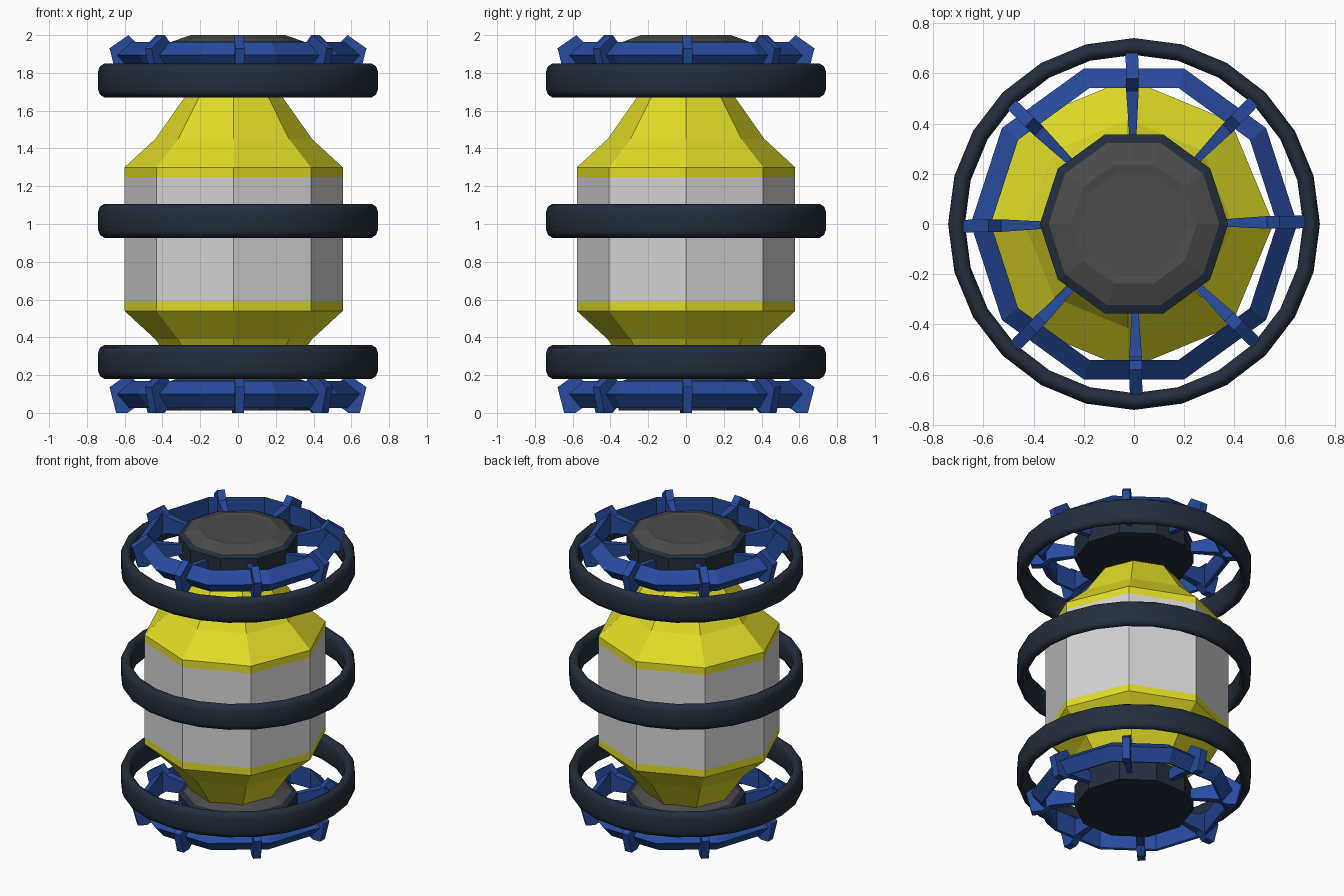
import bpy, bmesh, math
from mathutils import Matrix, Vector

if "Cube" in bpy.data.objects:
    bpy.data.objects.remove(bpy.data.objects["Cube"])


def material(name, rgb):
    m = bpy.data.materials.new(name)
    m.diffuse_color = (*rgb, 1)
    m.use_nodes = True
    m.node_tree.nodes["Principled BSDF"].inputs["Base Color"].default_value = m.diffuse_color
    return m


YELLOW = material("yellow", (0.74, 0.72, 0.02))
WHITE = material("light_grey", (0.66, 0.66, 0.66))
NAVY = material("dark_navy", (0.017, 0.027, 0.045))
BLUE = material("blue", (0.020, 0.070, 0.34))
GREY = material("dark_grey", (0.07, 0.07, 0.07))


def finish(name, bm, mats, rule=None):
    bmesh.ops.remove_doubles(bm, verts=bm.verts, dist=1e-5)
    bmesh.ops.recalc_face_normals(bm, faces=bm.faces)
    if rule:
        for f in bm.faces:
            f.material_index = rule(f.calc_center_median(), f.normal)
    me = bpy.data.meshes.new(name)
    bm.to_mesh(me)
    bm.free()
    for m in mats:
        me.materials.append(m)
    ob = bpy.data.objects.new(name, me)
    bpy.context.collection.objects.link(ob)
    return ob


def lathe(name, profile, sides, mats, closed=False, rule=None):
    """Spin an (r, z) profile around z; points at r = 0 merge into caps."""
    bm = bmesh.new()
    rings = []
    for i in range(sides):
        a = 2 * math.pi * i / sides
        rings.append([bm.verts.new((r * math.cos(a), r * math.sin(a), z)) for r, z in profile])
    n = len(profile)
    for i in range(sides):
        p, q = rings[i], rings[(i + 1) % sides]
        for j in range(n if closed else n - 1):
            k = (j + 1) % n
            bm.faces.new((p[j], q[j], q[k], p[k]))
    return finish(name, bm, mats, rule)


# Octagonal canister body, mirrored about its middle height
MID = 0.92
half = [(0.578, 0.33), (0.578, 0.38), (0.415, 0.53), (0.26, 0.75), (0, 0.75)]
profile = [(r, MID - h) for r, h in reversed(half)] + [(r, MID + h) for r, h in half]
body = lathe("canister_body", profile, 8, [YELLOW, WHITE],
             rule=lambda c, n: int(abs(c.z - MID) < 0.3))
body.location.x = -0.023

# Three smooth guard hoops with a rounded section
section = [(0.74, 0.05), (0.731, 0.075), (0.707, 0.09), (0.682, 0.075), (0.673, 0.05)]
section += [(r, -z) for r, z in reversed(section)]
for label, z in (("lower", 0.27), ("middle", 1.017), ("upper", 1.76)):
    hoop = lathe(label + "_hoop", section, 24, [NAVY], closed=True)
    hoop.location.z = z
    for p in hoop.data.polygons:
        p.use_smooth = True

# End wheels: hub, ten-sided rim and eight clamping spokes
HUB = [(0, 0.012), (0.375, 0.012), (0.375, 0.16), (0.34, 0.175),
       (0.25, 0.206), (0.215, 0.201), (0, 0.201)]
RIM = [(0.57, 0.169), (0.65, 0.10), (0.585, 0.025), (0.57, 0.03)]
SPOKE = [(0.35, 0.06), (0.35, 0.125), (0.53, 0.155), (0.58, 0.206),
         (0.68, 0.136), (0.645, 0.0), (0.585, 0.0), (0.53, 0.04)]


def spokes(name):
    bm = bmesh.new()
    for i in range(8):
        rot = Matrix.Rotation(math.radians(45 * i + 0.7), 3, 'Z')
        sides = []
        for s in (-1, 1):
            sides.append([bm.verts.new(rot @ Vector((r, s * (0.014 if r < 0.5 else 0.025), z)))
                          for r, z in SPOKE])
        a, b = sides
        n = len(SPOKE)
        bm.faces.new(a)
        bm.faces.new(b[::-1])
        for j in range(n):
            k = (j + 1) % n
            bm.faces.new((a[j], b[j], b[k], a[k]))
    return finish(name, bm, [BLUE])


for label, z in (("bottom", 0.0), ("top", 1.794)):
    parts = [
        lathe(label + "_hub", HUB, 10, [NAVY, GREY],
              rule=lambda c, n: int(c.z > 0.17 and n.z > 0.5)),
        lathe(label + "_rim", RIM, 10, [BLUE], closed=True),
        spokes(label + "_spokes"),
    ]
    for ob in parts:
        ob.location.z = z
